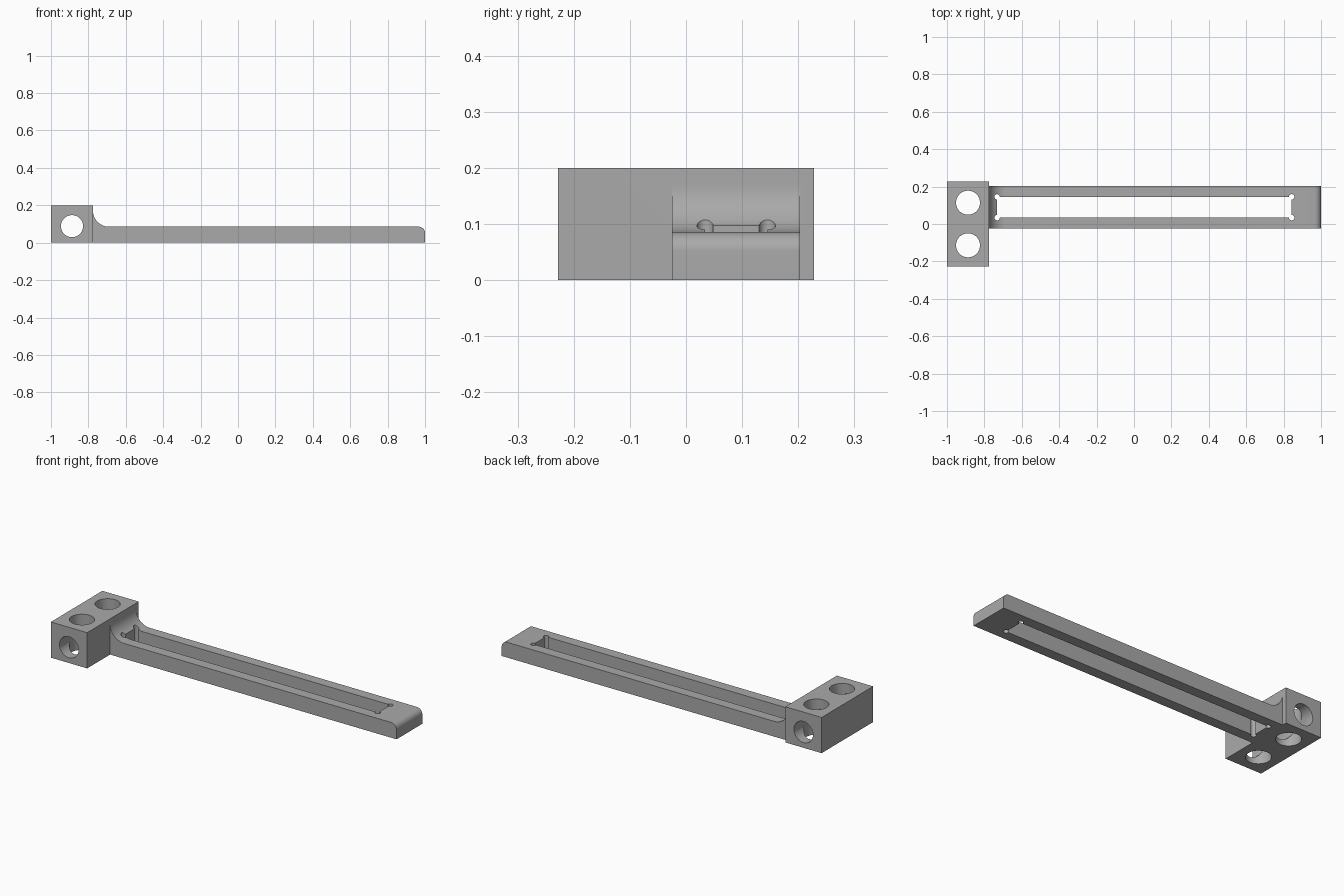
import bpy
import bmesh
from math import cos, sin, radians

cube = bpy.data.objects.get("Cube")
if cube:
    bpy.data.objects.remove(cube, do_unlink=True)

grey = bpy.data.materials.new("plain grey")
grey.use_nodes = True
color = (0.4, 0.4, 0.4, 1)
grey.diffuse_color = color
grey.node_tree.nodes["Principled BSDF"].inputs["Base Color"].default_value = color


def arc(cx, cy, r, start, sweep, n):
    angles = [radians(start + sweep * i / n) for i in range(n + 1)]
    return [(cx + r * cos(a), cy + r * sin(a)) for a in angles]


def circle(cx, cy, r, n=64):
    return arc(cx, cy, r, 0, 360, n)[:-1]


def prism(name, outline, axis, lo, hi):
    """Extrude a 2D outline along y (outline in xz) or z (outline in xy)."""
    bm = bmesh.new()
    ends = []
    for w in (lo, hi):
        ends.append([bm.verts.new((u, v, w) if axis == "z" else (u, w, v))
                     for u, v in outline])
    a, b = ends
    bm.faces.new(a)
    bm.faces.new(b[::-1])
    for i in range(len(a)):
        j = (i + 1) % len(a)
        bm.faces.new((a[i], b[i], b[j], a[j]))
    bmesh.ops.recalc_face_normals(bm, faces=bm.faces)
    mesh = bpy.data.meshes.new(name)
    bm.to_mesh(mesh)
    bm.free()
    mesh.materials.append(grey)
    obj = bpy.data.objects.new(name, mesh)
    bpy.context.collection.objects.link(obj)
    return obj


def combine(target, tool, operation):
    """Apply a boolean and discard the tool object."""
    mod = target.modifiers.new(operation, "BOOLEAN")
    mod.operation = operation
    mod.solver = "EXACT"
    mod.object = tool
    bpy.ops.object.select_all(action="DESELECT")
    bpy.context.view_layer.objects.active = target
    target.select_set(True)
    bpy.ops.object.modifier_apply(modifier=mod.name)
    bpy.data.objects.remove(tool, do_unlink=True)


block_x, block_y, block_top = -0.775, 0.228, 0.2
arm_top, fillet, tip = 0.0855, 0.0855, 0.034
arm_front, arm_back = -0.025, 0.203
hole_x = (block_x - 1) / 2

# Mounting block
bracket = prism("slotted_bracket",
                [(-1, 0), (block_x, 0), (block_x, block_top), (-1, block_top)],
                "y", -block_y, block_y)

# Arm with rounded tip and a fillet where it meets the block
root = block_x - 0.02
profile = [(root, 0), (1, 0)]
profile += arc(1 - tip, arm_top - tip, tip, 0, 90, 12)
profile += arc(block_x + fillet, arm_top + fillet, fillet, 270, -90, 20)
profile += [(root, arm_top + fillet)]
combine(bracket, prism("arm", profile, "y", arm_front, arm_back), "UNION")

# Long slot with round relief at each corner
x0, x1, y0, y1 = -0.732, 0.843, 0.034, 0.145
slot = []
for k, (cx, cy) in enumerate([(x1, y1), (x0, y1), (x0, y0), (x1, y0)]):
    slot += arc(cx, cy, 0.0145, -90 + 90 * k, 270, 24)
combine(bracket, prism("slot", slot, "z", -0.1, 0.3), "DIFFERENCE")

# Two vertical holes and one crosswise hole through the block
for y in (-0.114, 0.114):
    combine(bracket, prism("upright_hole", circle(hole_x, y, 0.064), "z", -0.1, 0.3),
            "DIFFERENCE")
combine(bracket, prism("cross_hole", circle(hole_x, arm_top + 0.003, 0.059), "y", -0.4, 0.4),
        "DIFFERENCE")

bpy.ops.object.select_all(action="DESELECT")
bpy.context.view_layer.objects.active = bracket
bracket.select_set(True)
bpy.ops.object.shade_smooth_by_angle(angle=radians(30))
